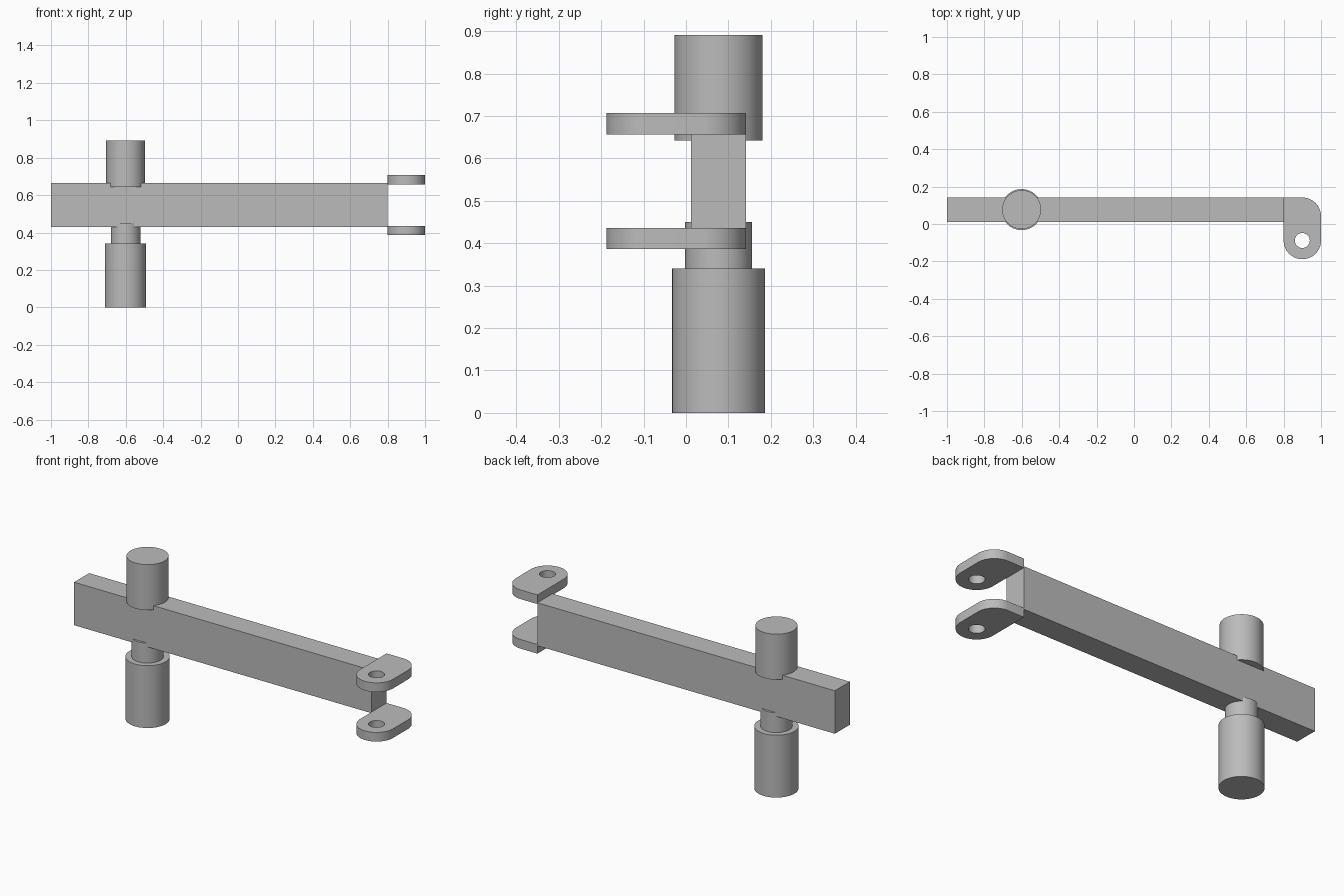
import bpy, bmesh
from math import sin, cos, pi, radians
from mathutils import Vector

if "Cube" in bpy.data.objects:
    bpy.data.objects.remove(bpy.data.objects["Cube"], do_unlink=True)

GREY = (0.5, 0.5, 0.5, 1.0)
metal = bpy.data.materials.new("plain grey")
metal.use_nodes = True
metal.diffuse_color = GREY
metal.node_tree.nodes["Principled BSDF"].inputs["Base Color"].default_value = GREY

MID_Y = 0.077      # centre line of the beam and the post
POST_X = -0.601


def finish(obj, name):
    obj.name = obj.data.name = name
    obj.data.materials.append(metal)
    bpy.ops.object.select_all(action="DESELECT")
    obj.select_set(True)
    bpy.context.view_layer.objects.active = obj
    bpy.ops.object.shade_smooth_by_angle(angle=radians(30))


def cylinder(name, radius, z0, z1):
    bpy.ops.mesh.primitive_cylinder_add(vertices=64, radius=radius, depth=z1 - z0,
                                        location=(POST_X, MID_Y, (z0 + z1) / 2))
    finish(bpy.context.object, name)


def arc(cx, cy, r, start, end, steps):
    angles = [radians(start + (end - start) * i / steps) for i in range(steps + 1)]
    return [(cx + r * cos(a), cy + r * sin(a)) for a in angles]


def lug(name, z0, thickness):
    """Flat plate with a round nose, one rounded back corner and a pin hole."""
    front, back = -0.088, 0.1415
    outline = [(0.8, back)] + arc(0.9, front, 0.1, 180, 360, 32)
    outline += arc(0.9, back - 0.1, 0.1, 0, 90, 16)
    hole = arc(0.9, front, 0.04, 0, 360, 32)[:-1]
    bm = bmesh.new()
    for loop in (outline, hole):
        verts = [bm.verts.new((x, y, z0)) for x, y in loop]
        for a, b in zip(verts, verts[1:] + verts[:1]):
            bm.edges.new((a, b))
    bmesh.ops.triangle_fill(bm, use_beauty=True, edges=bm.edges[:])
    top = bmesh.ops.extrude_face_region(bm, geom=bm.faces[:], use_keep_orig=True)
    bmesh.ops.translate(bm, vec=Vector((0, 0, thickness)),
                        verts=[g for g in top["geom"] if isinstance(g, bmesh.types.BMVert)])
    bmesh.ops.recalc_face_normals(bm, faces=bm.faces[:])
    mesh = bpy.data.meshes.new(name)
    bm.to_mesh(mesh)
    bm.free()
    obj = bpy.data.objects.new(name, mesh)
    bpy.context.collection.objects.link(obj)
    finish(obj, name)


# Long rectangular beam
bpy.ops.mesh.primitive_cube_add(size=1, location=(-0.1, MID_Y, 0.547))
beam = bpy.context.object
beam.scale = (1.8, 0.13, 0.235)
bpy.ops.object.transform_apply(location=False, rotation=False, scale=True)
finish(beam, "beam")

# Post through the beam: base, neck and upper cap
cylinder("post_base", 0.1095, 0, 0.341)
cylinder("post_neck", 0.079, 0.341, 0.45)
cylinder("post_cap", 0.104, 0.642, 0.891)

# Pair of hinge lugs at the beam end
lug("upper_lug", 0.657, 0.05)
lug("lower_lug", 0.386, 0.05)
